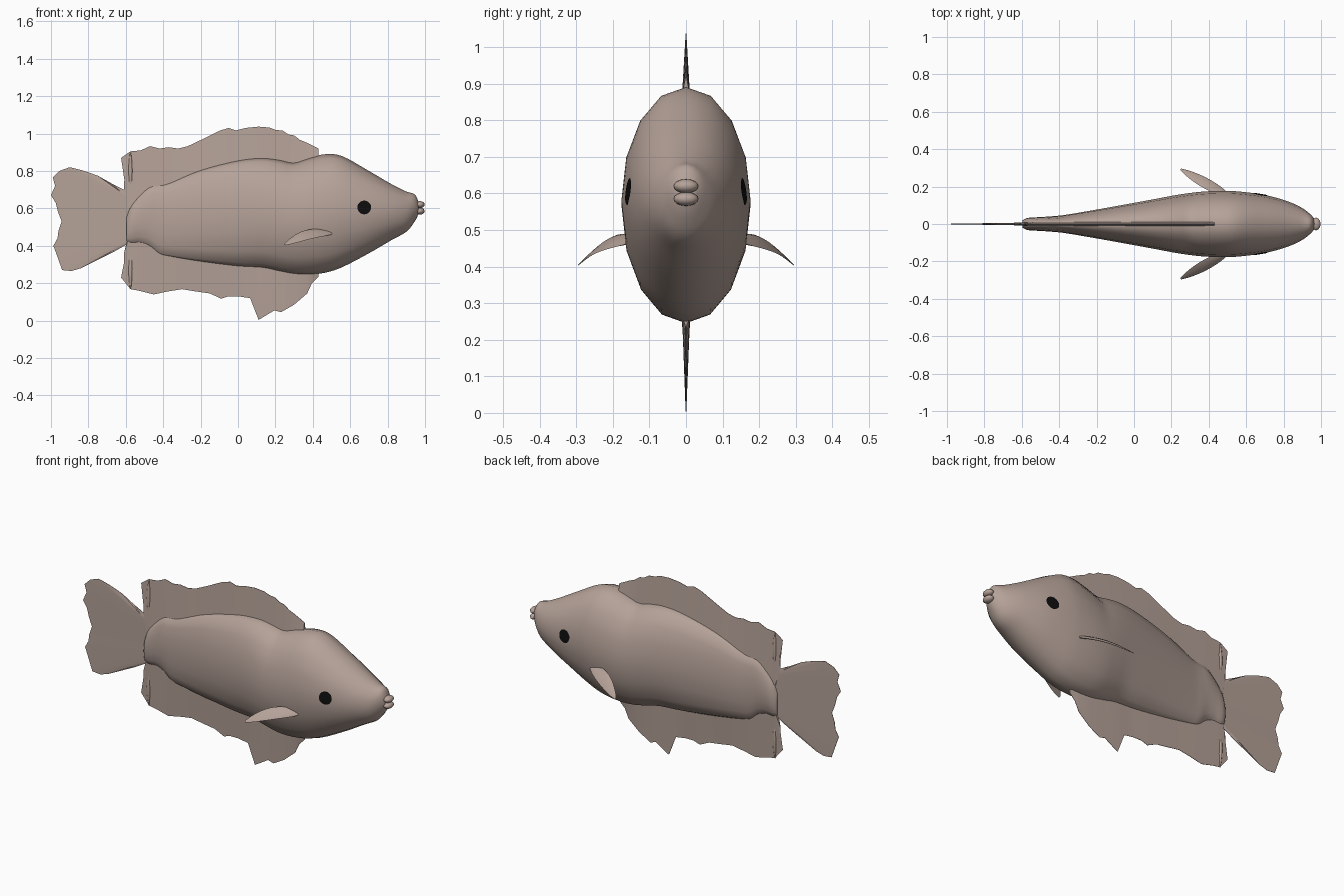
import bpy, math
from mathutils import Vector
from mathutils.bvhtree import BVHTree

cube = bpy.data.objects.get("Cube")
if cube:
    bpy.data.objects.remove(cube)


def material(name, rgb):
    m = bpy.data.materials.new(name)
    m.use_nodes = True
    m.diffuse_color = (*rgb, 1)
    m.node_tree.nodes["Principled BSDF"].inputs["Base Color"].default_value = (*rgb, 1)
    return m


SKIN = material("dusky pink skin", (0.46, 0.36, 0.315))
BLACK = material("eye black", (0.004, 0.004, 0.004))


def make(name, verts, faces, mat=SKIN, angle=60):
    mesh = bpy.data.meshes.new(name)
    mesh.from_pydata([tuple(v) for v in verts], [], faces)
    mesh.materials.append(mat)
    obj = bpy.data.objects.new(name, mesh)
    bpy.context.collection.objects.link(obj)
    bpy.ops.object.select_all(action='DESELECT')
    obj.select_set(True)
    bpy.context.view_layer.objects.active = obj
    # consistent outward normals
    bpy.ops.object.mode_set(mode='EDIT')
    bpy.ops.mesh.select_all(action='SELECT')
    bpy.ops.mesh.normals_make_consistent(inside=False)
    bpy.ops.object.mode_set(mode='OBJECT')
    bpy.ops.object.shade_smooth_by_angle(angle=math.radians(angle))
    return obj


def loft(name, rings, angle=60):
    """Skin a list of equal closed rings and cap both ends."""
    n = len(rings[0])
    verts = [p for r in rings for p in r]
    faces = [(i * n + j, i * n + (j + 1) % n, (i + 1) * n + (j + 1) % n, (i + 1) * n + j)
             for i in range(len(rings) - 1) for j in range(n)]
    faces += [tuple(range(n)), tuple(range(len(verts) - n, len(verts)))]
    return make(name, verts, faces, SKIN, angle)


def smooth_path(pts, steps):
    """Catmull-Rom through points of any dimension."""
    pts = [Vector(p) for p in pts]
    out = []
    for i in range(len(pts) - 1):
        a, b = pts[max(i - 1, 0)], pts[i]
        c, d = pts[i + 1], pts[min(i + 2, len(pts) - 1)]
        for s in range(steps):
            t = s / steps
            out.append(b + (c - a) * (t / 2) + (a * 2 - b * 5 + c * 4 - d) * (t * t / 2)
                       + (b * 3 - a - c * 3 + d) * (t ** 3 / 2))
    return out + [pts[-1]]


# Body: x, top, bottom, half width
stations = [(-.595, .56, .42, .02), (-.57, .62, .41, .032), (-.52, .68, .41, .036),
            (-.47, .722, .39, .039), (-.42, .73, .35, .043), (-.36, .745, .335, .05),
            (-.2, .81, .31, .077), (0, .86, .287, .113), (.13, .872, .28, .137),
            (.22, .862, .262, .154), (.3, .847, .248, .166), (.38, .87, .246, .174),
            (.47, .89, .257, .177), (.56, .878, .287, .174), (.7, .8, .36, .155),
            (.82, .73, .43, .122), (.9, .69, .475, .085), (.945, .675, .53, .05),
            (.965, .635, .57, .026)]
SIDES = 16


def oval(x, top, bottom, half):
    mid, tall = (top + bottom) / 2, (top - bottom) / 2
    return [(x, half * math.sin(math.tau * k / SIDES), mid + tall * math.cos(math.tau * k / SIDES))
            for k in range(SIDES)]


body = loft("body", [oval(*s) for s in smooth_path(stations, 4)], 80)
tree = BVHTree.FromPolygons([v.co for v in body.data.vertices],
                            [tuple(p.vertices) for p in body.data.polygons])


# Median fins: wedges, thick at the root and thin at the ragged edge
def median_fin(name, edge, root, thick):
    rings = []
    for x, z in edge:
        rx, rz = root(x, z)
        rings.append([(rx, thick, rz), (x, .001, z), (x, -.001, z), (rx, -thick, rz)])
    return loft(name, rings, 30)


def body_height(x, column):
    for a, b in zip(stations, stations[1:]):
        if a[0] <= x <= b[0]:
            return a[column] + (b[column] - a[column]) * (x - a[0]) / (b[0] - a[0])
    return stations[0][column]


def back_root(x, z):
    x = max(x, -.585)
    return x, max(body_height(x, 1) - .02, .6)


def belly_root(x, z):
    x = max(x, -.585)
    return x, body_height(x, 2) + .02


dorsal = [(.43, .92), (.37, .95), (.33, .967), (.3, .99), (.27, .995), (.24, 1.015), (.2, 1.02),
          (.17, 1.032), (.11, 1.037), (.04, 1.03), (-.01, 1.017), (-.05, 1.03), (-.1, 1.015),
          (-.2, .965), (-.27, .932), (-.32, .92), (-.37, .927), (-.42, .92), (-.47, .933),
          (-.52, .91), (-.575, .905), (-.625, .87), (-.605, .83), (-.61, .7), (-.595, .64)]
median_fin("dorsal_fin", dorsal, back_root, .012)

anal = [(.43, .235), (.395, .2), (.37, .145), (.3, .085), (.23, .045), (.195, .055), (.11, .004),
        (.065, .12), (0, .13), (-.05, .13), (-.09, .117), (-.15, .145), (-.22, .155), (-.3, .168),
        (-.38, .155), (-.45, .14), (-.53, .16), (-.575, .168), (-.625, .23), (-.61, .27),
        (-.61, .36), (-.595, .42)]
median_fin("anal_fin", anal, belly_root, .012)

# Tail fin: fans out from the tail root
tail = [(-.59, .69), (-.67, .73), (-.75, .775), (-.83, .803), (-.9, .82), (-.955, .8), (-.99, .765),
        (-.978, .72), (-1, .67), (-.975, .63), (-.962, .58), (-.943, .53), (-.96, .48),
        (-.965, .44), (-.987, .4), (-.965, .34), (-.94, .27), (-.89, .265), (-.84, .28),
        (-.75, .325), (-.66, .37), (-.59, .41)]
median_fin("tail_fin", tail, lambda x, z: (-.56, .55 + (z - .55) * .4), .008)


# Small folded ridges at the rear of the median fins
def spindle(name, start, end, width):
    a, b = Vector(start), Vector(end)
    rings = []
    for i in range(7):
        t = i / 6
        r = width * math.sin(math.pi * (.08 + .84 * t))
        c = a.lerp(b, t)
        rings.append([c + Vector((r * math.cos(k * math.tau / 8), r * math.sin(k * math.tau / 8), 0))
                      for k in range(8)])
    loft(name, rings)


spindle("upper_fin_fold", (-.575, 0, .69), (-.575, 0, .9), .012)
spindle("lower_fin_fold", (-.575, 0, .39), (-.575, 0, .168), .012)


# Lips
for name, z in (("upper_lip", .62), ("lower_lip", .585)):
    bpy.ops.mesh.primitive_uv_sphere_add(segments=12, ring_count=8, location=(.973, 0, z))
    lip = bpy.context.object
    lip.name = name
    lip.scale = (.025, .034, .019)
    lip.data.materials.append(SKIN)
    bpy.ops.object.shade_smooth()

# Paired fins and eyes
chord = Vector((-.51, -.6, .62))
normal = Vector((.15, .65, .75)).normalized()
for label, side in (("left", 1), ("right", -1)):
    rings = []
    for i in range(11):
        t = i / 10
        centre = Vector((.495, .155, .472)).lerp(Vector((.25, .293, .406)), t)
        centre.z += .02 * math.sin(math.pi * t)
        wide = .036 * math.sin(math.pi * (.12 + .86 * t)) ** .7
        ring = []
        for k in range(8):
            a = math.tau * k / 8
            p = centre + chord * wide * math.cos(a) + normal * .007 * (1 - .8 * t) * math.sin(a)
            ring.append((p.x, p.y * side, p.z))
        rings.append(ring)
    loft(label + "_pectoral_fin", rings)

    # Eye: a thin disc that follows the side of the head
    points = [(0, 0)] + [(r * math.cos(math.tau * k / 20), r * math.sin(math.tau * k / 20))
                         for r in (.019, .037) for k in range(20)]
    verts = []
    for dx, dz in points:
        hit = tree.ray_cast(Vector((.675 + dx, side, .605 + dz)), Vector((0, -side, 0)))[0]
        verts.append(hit + Vector((0, .003 * side, 0)))
    faces = [(0, 1 + k, 1 + (k + 1) % 20) for k in range(20)]
    faces += [(1 + k, 21 + k, 21 + (k + 1) % 20, 1 + (k + 1) % 20) for k in range(20)]
    eye = make(label + "_eye", verts, faces, BLACK)
    if eye.data.polygons[0].normal.y * side < 0:
        eye.data.flip_normals()
